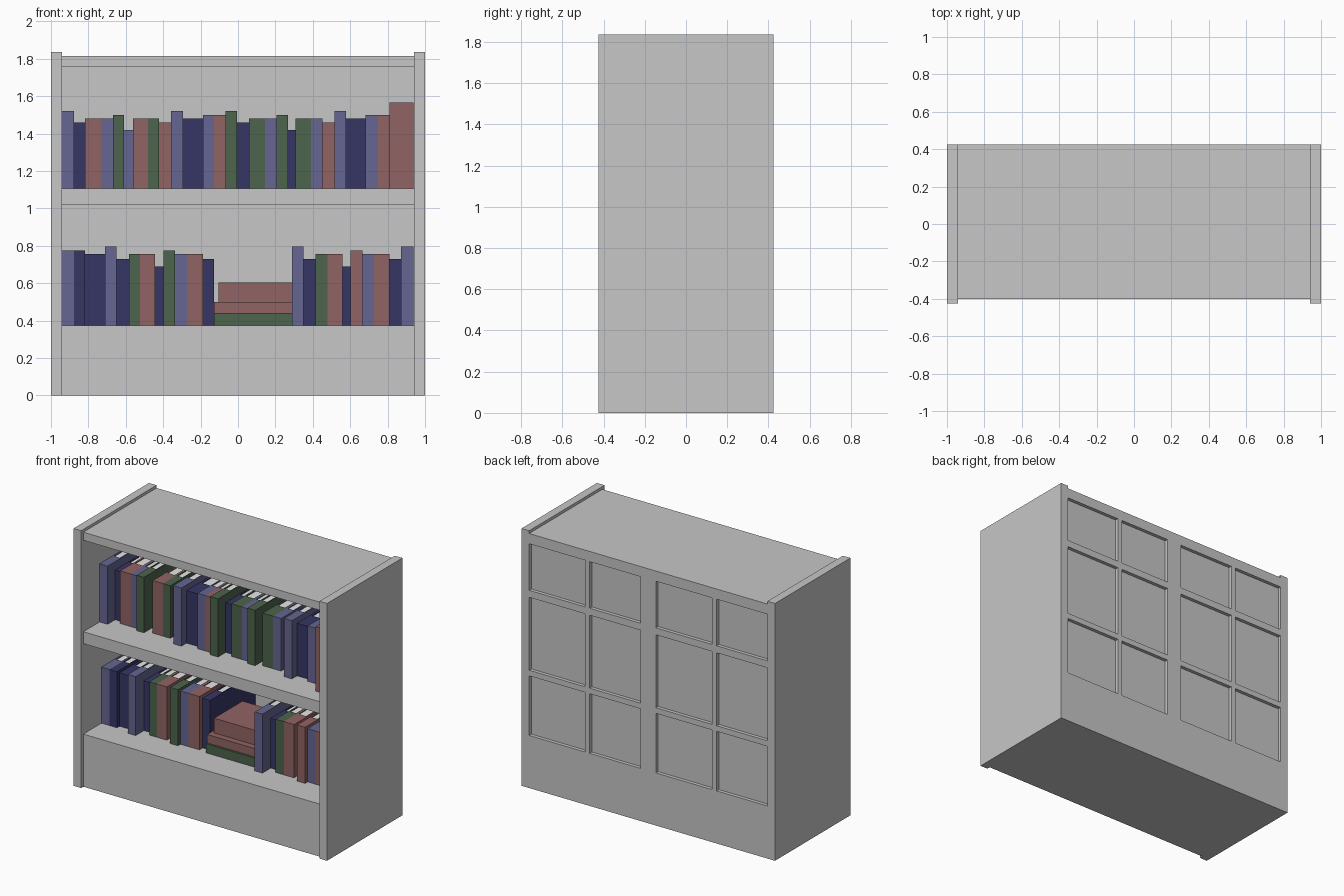
import bpy, bmesh
from mathutils import Matrix, Vector

cube = bpy.data.objects.get("Cube")
if cube:
    bpy.data.objects.remove(cube, do_unlink=True)


def material(name, srgb):
    col = [(c / 255 / 12.92 if c < 11 else ((c / 255 + 0.055) / 1.055) ** 2.4) for c in srgb] + [1]
    m = bpy.data.materials.new(name)
    m.use_nodes = True
    m.diffuse_color = col
    m.node_tree.nodes["Principled BSDF"].inputs["Base Color"].default_value = col
    return m


GREY = material("grey paint", (199, 199, 199))
PAGE = material("page white", (240, 240, 240))
COVERS = {
    "P": material("dusty violet", (102, 102, 146)),
    "N": material("navy", (54, 54, 102)),
    "R": material("dull red", (145, 99, 99)),
    "G": material("dark green", (77, 99, 77)),
}


def build(name, boxes, mats):
    """Make one object from boxes given as (x0, x1, y0, y1, z0, z1, material index)."""
    bm = bmesh.new()
    for x0, x1, y0, y1, z0, z1, mi in boxes:
        mat = Matrix.Translation(Vector((x0 + x1, y0 + y1, z0 + z1)) / 2) @ \
            Matrix.Diagonal((x1 - x0, y1 - y0, z1 - z0, 1))
        verts = bmesh.ops.create_cube(bm, size=1, matrix=mat)["verts"]
        for f in {f for v in verts for f in v.link_faces}:
            f.material_index = mi
    me = bpy.data.meshes.new(name)
    bm.to_mesh(me)
    bm.free()
    for m in mats:
        me.materials.append(m)
    ob = bpy.data.objects.new(name, me)
    bpy.context.collection.objects.link(ob)
    return ob


# Carcass
FRONT, BACK, INNER = -0.40, 0.425, 0.38
for side, s in (("left", 1), ("right", -1)):
    x0, x1 = sorted((s * 0.94, s * 1.0))
    build(side + "_side", [(x0, x1, -0.425, BACK, 0, 1.835, 0)], [GREY])
build("base", [(-0.94, 0.94, FRONT, BACK, 0, 0.375, 0)], [GREY])
build("middle_shelf", [(-0.94, 0.94, FRONT, INNER, 1.02, 1.105, 0)], [GREY])
build("top_board", [(-0.94, 0.94, FRONT, BACK, 1.757, 1.815, 0)], [GREY])
build("back_panel", [(-0.94, 0.94, INNER, 0.40, 0.375, 1.757, 0)], [GREY])

# Raised lattice on the back
stiles = [(-0.54, -0.504), (-0.06, 0.06), (0.462, 0.498)]
rails = [(0.80, 0.84), (1.36, 1.41), (1.742, 1.757)]
lattice = [(a, b, 0.40, BACK, 0.375, 1.757, 0) for a, b in stiles]
edges = [-0.94] + [e for st in stiles for e in st] + [0.94]
for a, b in zip(edges[::2], edges[1::2]):
    lattice += [(a, b, 0.40, BACK, z0, z1, 0) for z0, z1 in rails]
build("back_lattice", lattice, [GREY])


# Upright books: spine, two boards and a page block
def book(name, x0, x1, z0, z1, colour):
    y0 = INNER - 1.44 * (z1 - z0)
    ys = y0 + 0.15
    t = 0.14 * (x1 - x0)
    build(name, [(x0, x1, y0, ys, z0, z1, 0),
                 (x0, x0 + t, ys, INNER - 0.002, z0, z1, 0),
                 (x1 - t, x1, ys, INNER - 0.002, z0, z1, 0),
                 (x0 + t, x1 - t, ys, INNER - 0.012, z0, z1 - 0.006, 1)],
          [COVERS[colour], PAGE])


def row(name, z0, xs, tops, colours):
    for i, (a, b, top, c) in enumerate(zip(xs, xs[1:], tops, colours)):
        book(f"{name}_book_{i + 1}", a, b, z0, top, c)


row("upper", 1.105,
    [-.94, -.877, -.818, -.733, -.668, -.61, -.561, -.481, -.422, -.358, -.294, -.187, -.128, -.067,
     -.005, .059, .144, .206, .267, .307, .39, .452, .516, .578, .682, .749, .81, .938],
    [1.52, 1.46, 1.48, 1.48, 1.50, 1.42, 1.48, 1.48, 1.46, 1.52, 1.48, 1.50, 1.50, 1.52,
     1.46, 1.48, 1.48, 1.50, 1.42, 1.48, 1.48, 1.46, 1.52, 1.48, 1.50, 1.50, 1.565],
    "PNRPGPRGRPNPRGNGPGNGPRPNPRR")
row("lower_right", 0.375,
    [-.94, -.877, -.818, -.711, -.65, -.583, -.524, -.444, -.398, -.337, -.273, -.187, -.128],
    [.775, .775, .755, .795, .73, .755, .755, .69, .775, .755, .755, .73],
    "PNNPNGRNGPRN")
row("lower_left", 0.375,
    [.289, .35, .414, .479, .559, .602, .666, .727, .81, .872, .938],
    [.795, .73, .755, .755, .69, .775, .755, .755, .73, .795],
    "PNGRNRPRNP")


# Books lying flat in the gap
def flat_book(name, x0, x1, y0, y1, z0, z1, colour):
    t = 0.15 * (z1 - z0)
    build(name, [(x0, x1, y0, y0 + 0.04, z0, z1, 0),
                 (x0, x0 + 0.02, y0 + 0.04, y1, z0, z1, 0),
                 (x0 + 0.02, x1, y0 + 0.04, y1, z0, z0 + t, 0),
                 (x0 + 0.02, x1, y0 + 0.04, y1, z1 - t, z1, 0),
                 (x0 + 0.02, x1 - 0.01, y0 + 0.04, y1 - 0.01, z0 + t, z1 - t, 1)],
          [COVERS[colour], PAGE])


flat_book("flat_bottom_book", -.128, .288, -.18, .26, .375, .44, "G")
flat_book("flat_middle_book", -.128, .288, -.165, .24, .44, .50, "R")
flat_book("flat_top_book", -.105, .288, -.12, .20, .50, .605, "R")
